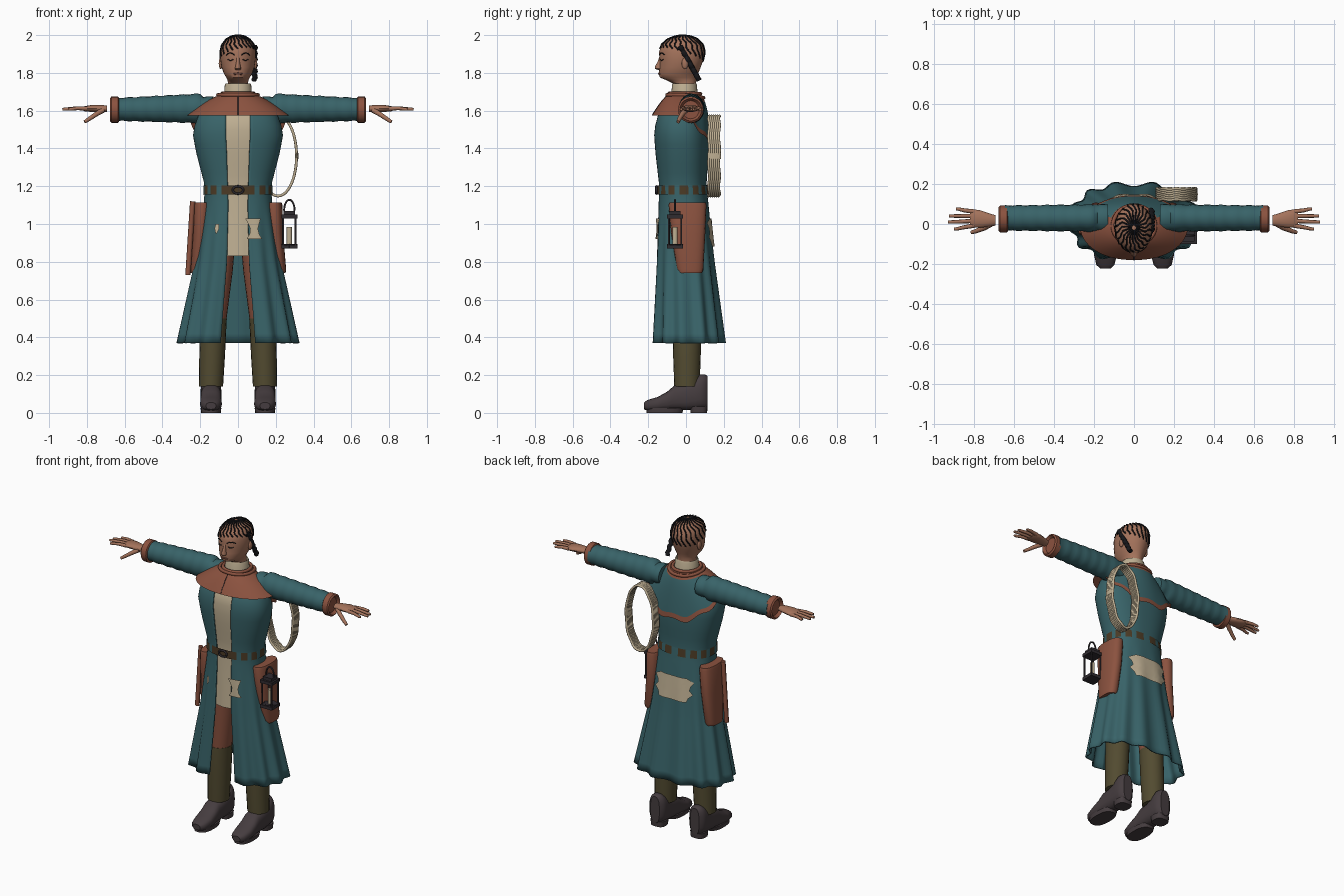
import bpy, bmesh, math
from mathutils import Vector
from math import sin, cos, pi, radians

if "Cube" in bpy.data.objects:
    bpy.data.objects.remove(bpy.data.objects["Cube"])


def paint(name, rgb):
    m = bpy.data.materials.new(name)
    m.use_nodes = True
    m.diffuse_color = (*rgb, 1)
    m.node_tree.nodes["Principled BSDF"].inputs["Base Color"].default_value = (*rgb, 1)
    return m


teal = paint("teal cloth", (.04, .125, .14))
leather = paint("red brown leather", (.26, .085, .05))
cream = paint("cream linen", (.52, .43, .29))
skin = paint("skin", (.37, .17, .105))
olive = paint("olive trousers", (.085, .07, .03))
boot = paint("dark boot", (.06, .046, .05))
strap = paint("belt brown", (.07, .042, .018))
black = paint("black hair", (.008, .008, .01))
iron = paint("dark iron", (.03, .025, .03))
lip = paint("lip brown", (.2, .075, .05))


def finish(obj, mirror):
    if mirror:
        obj.modifiers.new("mirror", "MIRROR")
    return obj


def mesh_object(name, bm, mats, mirror=False):
    bmesh.ops.recalc_face_normals(bm, faces=bm.faces)
    me = bpy.data.meshes.new(name)
    bm.to_mesh(me)
    bm.free()
    for m in mats:
        me.materials.append(m)
    obj = bpy.data.objects.new(name, me)
    bpy.context.collection.objects.link(obj)
    return finish(obj, mirror)


def sheet(name, rings, mats, closed=True, caps=False, rule=None, mirror=False):
    """Bridge successive rings of points."""
    bm = bmesh.new()
    vs = [[bm.verts.new(p) for p in ring] for ring in rings]
    n = len(rings[0])
    for i in range(len(rings) - 1):
        for j in range(n if closed else n - 1):
            k = (j + 1) % n
            f = bm.faces.new((vs[i][j], vs[i][k], vs[i + 1][k], vs[i + 1][j]))
            f.material_index = rule(i, j) if rule else 0
    if caps:
        bm.faces.new(vs[0])
        bm.faces.new(vs[-1])
    return mesh_object(name, bm, mats, mirror)


def loft(name, rows, mat, axis="z", n=20, p=1, mirror=True):
    """Rows: station, two centre coordinates, two radii."""
    def place(h, u, v):
        return {"x": (h, u, v), "y": (u, h, v), "z": (u, v, h)}[axis]
    rings = [[place(h, cu + ru * spow(cos(t), p), cv + rv * spow(sin(t), p))
              for t in (2 * pi * j / n for j in range(n))] for h, cu, cv, ru, rv in rows]
    return sheet(name, rings, [mat], caps=True, mirror=mirror)


def box(name, lo, hi, mat, mirror=False):
    bm = bmesh.new()
    bmesh.ops.create_cube(bm, size=1)
    for v in bm.verts:
        v.co = [a + (b - a) * (c + .5) for a, b, c in zip(lo, hi, v.co)]
    return mesh_object(name, bm, [mat], mirror)


def ball(name, at, size, mat, mirror=False):
    bm = bmesh.new()
    bmesh.ops.create_uvsphere(bm, u_segments=16, v_segments=10, radius=1)
    for v in bm.verts:
        v.co = Vector(at) + v.co * Vector(size)
    return mesh_object(name, bm, [mat], mirror)


def cord(name, pts, r, mat, cyclic=False, mirror=False, taper=1):
    cu = bpy.data.curves.new(name, "CURVE")
    cu.dimensions, cu.bevel_depth, cu.bevel_resolution = "3D", r, 2
    cu.use_fill_caps = True
    s = cu.splines.new("POLY")
    s.points.add(len(pts) - 1)
    s.use_cyclic_u = cyclic
    for i, (q, co) in enumerate(zip(s.points, pts)):
        q.co = (*co, 1)
        q.radius = 1 + (taper - 1) * i / (len(pts) - 1)
    cu.materials.append(mat)
    obj = bpy.data.objects.new(name, cu)
    bpy.context.collection.objects.link(obj)
    return finish(obj, mirror)


def spow(v, p):
    return math.copysign(abs(v) ** p, v)


def at_height(rows, z):
    for a, b in zip(rows, rows[1:]):
        if b[0] <= z <= a[0]:
            t = (a[0] - z) / (a[0] - b[0])
            return [u + (v - u) * t for u, v in zip(a, b)]
    return rows[0] if z > rows[0][0] else rows[-1]


def surf(rows, a, z, off=0, p=1):
    """Point on a body outline; angle 0 is the front, rows give half width, front y, back y."""
    r = at_height(rows, z)
    return ((r[1] + off) * spow(sin(a), p),
            (r[2] + r[3]) / 2 - ((r[3] - r[2]) / 2 + off) * spow(cos(a), p), z)


def steps(a, b, n):
    return [a + (b - a) * i / (n - 1) for i in range(n)]


def turn(n):
    return [2 * pi * j / n for j in range(n)]


# Long coat, open at the front; last column is the half gap
COAT = [(1.62, .17, -.12, .08, .065), (1.56, .22, -.16, .1, .065), (1.48, .24, -.172, .118, .065),
        (1.38, .222, -.165, .12, .06), (1.2, .175, -.145, .108, .055), (1.1, .182, -.148, .12, .052),
        (.8, .225, -.162, .15, .06), (.37, .315, -.182, .203, .095)]


def coat(a, z, off=0):
    return surf(COAT, a, z, off + .018 * max(0, 1.1 - z) * cos(13 * a), .85)


def coat_ring(z):
    r = at_height(COAT, z)
    a0 = math.asin((r[4] / r[1]) ** (1 / .85))
    return [coat(a, z) for a in steps(a0, 2 * pi - a0, 90)]


body = sheet("long_coat", [coat_ring(z) for z in steps(1.62, .37, 26)], [teal], closed=False)
body.modifiers.new("thickness", "SOLIDIFY").thickness = .008
sheet("linen_shirt", [[coat(a, z, -.011) for a in turn(48)] for z in steps(1.62, .83, 14)], [cream])

# Belt threaded through coat loops, with buckle
sheet("belt", [[coat(a, z, .006) for a in turn(72)] for z in (1.205, 1.155)], [strap, teal],
      rule=lambda i, j: int(4 < j < 67 and j % 5 < 2))
cord("belt_buckle", [(.028 * cos(t), -.157, 1.18 + .02 * sin(t)) for t in turn(16)], .006, iron, True)


# Torn linen patches lying on the coat
def patch(name, mid, z0, z1, widths):
    rings = [[coat(mid + w * s, z, .009) for s in steps(-1, 1, 11)]
             for w, z in zip(widths, steps(z0, z1, len(widths)))]
    sheet(name, rings, [cream], closed=False)


patch("back_patch", pi, .88, 1.03, (.4, .46, .62, .5, .55, .68, .4))
patch("front_patch_left", .36, .92, 1.03, (.2, .12, .1, .15, .22))
patch("front_patch_right", -.5, .95, 1.0, (.02, .07, .05))


# Shoulder cape: leather front, cloth back with a leather scalloped border
def cape(a, t):
    back = max(0, -cos(a))
    drop = .115 + .18 * back ** 1.3 + .012 * cos(9 * a) * t * (back > 0)
    y = -.01 - cos(a) * ((.075 + .095 * t) if back == 0 else (.07 + .082 * math.sqrt(t)))
    return ((.075 + .195 * t - .02 * t * back) * spow(sin(a), .9), y, 1.69 - drop * t ** 1.35)


sheet("shoulder_cape", [[cape(a, t) for a in turn(64)] for t in steps(0, 1, 13)], [leather, teal],
      rule=lambda i, j: int(2 < i < 11 and 19 < j < 44))
for k, t in enumerate((.04, .16)):
    cord("neck_roll_%d" % k, [Vector(cape(a, t)) + Vector((0, 0, .003)) for a in turn(40)], .01, leather, True)
cord("cape_seam", [Vector(cape(0, t)) for t in steps(.1, 1, 8)], .002, iron)

# Sleeves, cuffs and hands
loft("sleeve", [(x, .03, 1.612 - .012 * (x - .2), .068 - .012 * (x - .2) + .002 * sin(x * 90),
                 (.078 if x > .2 else .06) - .04 * (x - .2) + .002 * sin(x * 90)) for x in steps(.13, .645, 30)], teal, "x")
loft("cuff", [(.63, .025, 1.605, .06, .062), (.635, .025, 1.605, .067, .07), (.67, .025, 1.605, .067, .07),
              (.678, .025, 1.605, .058, .06), (.66, .025, 1.605, .045, .048)], leather, "x")
loft("palm", [(.693, .018, 1.61, .026, .017), (.72, .02, 1.611, .032, .019), (.77, .025, 1.612, .044, .019),
              (.81, .028, 1.61, .046, .014), (.82, .028, 1.61, .04, .01)], skin, "x", 16)
for k, (y0, y1, x1) in enumerate([(-.008, -.025, .9), (.016, .01, .93), (.04, .04, .925), (.062, .075, .89)]):
    cord("finger_%d" % k, [(.8, y0, 1.611), (.85, (y0 + y1) / 2, 1.613), (x1 - .012, y1, 1.608), (x1, y1, 1.607)],
         .0115, skin, mirror=True, taper=.6)
cord("thumb", [(.715, .0, 1.603), (.75, -.02, 1.582), (.79, -.036, 1.555), (.812, -.042, 1.54)],
     .015, skin, mirror=True, taper=.6)

# Legs and boots
loft("thigh", [(.95, .09, 0, .08, .085), (.75, .1, 0, .072, .078), (.44, .13, .005, .062, .068)], leather)
loft("trouser_leg", [(.5, .125, .005, .066, .073), (.47, .13, .005, .069, .075), (.3, .137, .005, .068, .073),
                     (.14, .143, .005, .064, .067)], olive)
loft("boot", [(-.222, .143, .037, .026, .018), (-.205, .143, .04, .045, .028), (-.15, .143, .048, .058, .036),
              (-.1, .143, .062, .056, .05), (-.06, .143, .08, .055, .066), (.0, .143, .085, .054, .07),
              (.05, .143, .1, .055, .085), (.075, .143, .112, .055, .092), (.1, .143, .112, .05, .092),
              (.115, .143, .11, .032, .085)], boot, "y", 20, .75)
loft("boot_sole", [(0, .143, -.115, .052, .095), (.026, .143, -.11, .055, .1)], boot, p=.8)
loft("boot_heel", [(0, .143, .068, .046, .044), (.035, .143, .068, .05, .046)], boot, p=.7)

# Hip pouches and staff
loft("hip_pouch", [(.74, .218, .022, .034, .062), (.76, .217, .022, .038, .07), (.95, .197, .012, .042, .09),
                   (1.1, .19, .008, .045, .1), (1.115, .19, .008, .04, .096)], leather, p=.8)
cord("wooden_staff", [(-.24, -.04, 1.12), (-.265, -.04, .73)], .014, leather)

# Lantern
LX, LY = .272, -.058
loft("lantern_base", [(.87, LX, LY, .043, .043), (.893, LX, LY, .043, .043)], iron, n=4, p=1, mirror=False)
for zlo, zhi, w in ((.87, .89, .042), (1.03, 1.05, .042), (1.05, 1.07, .03)):
    box("lantern_plate", (LX - w, LY - w, zlo), (LX + w, LY + w, zhi), iron)
for sx in (-1, 1):
    for sy in (-1, 1):
        cord("lantern_post", [(LX + .033 * sx, LY + .033 * sy, z) for z in (.88, 1.04)], .005, iron)
cord("lantern_handle", [(LX + .028 * cos(t), LY, 1.07 + .058 * sin(t)) for t in steps(0, pi, 14)], .005, iron)
loft("lantern_candle", [(.89, LX, LY, .014, .014), (.985, LX, LY, .014, .014)], cream, n=12, mirror=False)

# Coiled rope at the back
for k, y in enumerate(steps(.122, .175, 6)):
    cord("rope_loop_%d" % k, [((.212 + .098 * cos(t)), y + .003 * sin(9 * t), 1.36 + .212 * sin(t))
                              for t in turn(48)], .0075, cream, True)
loft("rope_binding", [(1.345, .31, .149, .009, .036), (1.375, .31, .149, .009, .036)], cream, n=12, mirror=False)

# Neck, head and linen collar
HEAD = [(2.0, .004, -.024, -.016), (1.995, .032, -.055, .025), (1.98, .06, -.095, .062), (1.95, .085, -.13, .09),
        (1.91, .094, -.143, .1), (1.87, .093, -.14, .092), (1.83, .087, -.14, .078), (1.795, .074, -.144, .064),
        (1.775, .062, -.138, .058), (1.76, .055, -.1, .055), (1.745, .053, -.07, .053), (1.7, .055, -.072, .055)]
sheet("head", [[surf(HEAD, a, r[0]) for a in turn(32)] for r in HEAD], [skin], caps=True)
sheet("linen_collar", [[((w * sin(a)), -.008 - (w - .004) * cos(a), z) for a in turn(28)]
                       for z, w in ((1.66, .076), (1.735, .07), (1.745, .066), (1.7, .062))], [cream])
loft("nose", [(1.815, 0, -.138, .012, .01), (1.822, 0, -.142, .017, .022), (1.832, 0, -.142, .014, .023),
              (1.86, 0, -.138, .009, .012), (1.885, 0, -.135, .008, .006)], skin, n=12, mirror=False)
ball("ear", (.092, -.005, 1.85), (.01, .018, .03), skin, True)


def face_line(name, a0, a1, z, bow, r, mat, mirror=True):
    pts = [surf(HEAD, a, z + bow * sin(pi * i / 8)) for i, a in enumerate(steps(a0, a1, 9))]
    cord(name, pts, r, mat, mirror=mirror)


face_line("eyebrow", .2, .72, 1.895, .01, .003, black)
face_line("closed_eye", .26, .62, 1.872, -.006, .0025, black)
face_line("mouth", -.32, .32, 1.793, .003, .005, lip, False)

# Cornrows swirling out from the crown, and one hanging braid
for k, a in enumerate(turn(22)):
    end = 1.935 - .04 * (1 - cos(a))
    pts = [surf(HEAD, a + .5 * t + .05 * sin(14 * t), 1.999 - (1.999 - end) * t ** 1.6, .001) for t in steps(0, 1, 16)]
    cord("cornrow_%d" % k, pts, .0042, black)
cord("hanging_braid", [(.088 + .004 * sin(i * 1.6), -.03 + .1 * t, 1.94 - .18 * t)
                       for i, t in enumerate(steps(0, 1, 24))], .014, black)

# Smooth shading with crisp edges
bpy.ops.object.select_all(action="DESELECT")
for o in bpy.context.collection.objects:
    if o.type == "MESH":
        o.select_set(True)
        bpy.context.view_layer.objects.active = o
bpy.ops.object.shade_smooth_by_angle(angle=radians(40))
